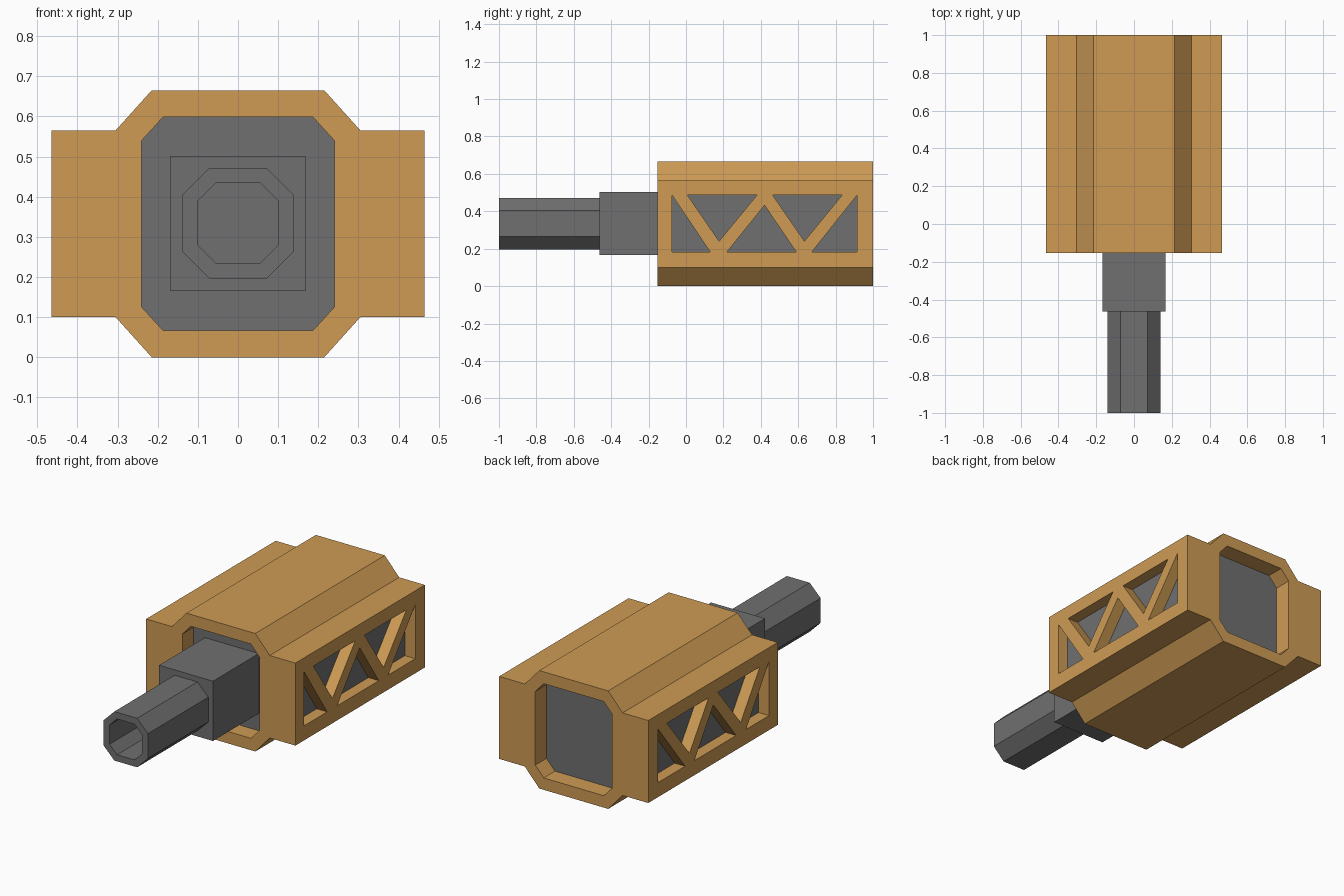
import bpy, bmesh
from mathutils import Vector

if "Cube" in bpy.data.objects:
    bpy.data.objects.remove(bpy.data.objects["Cube"])


def material(name, color):
    m = bpy.data.materials.new(name)
    m.diffuse_color = color
    m.use_nodes = True
    m.node_tree.nodes["Principled BSDF"].inputs["Base Color"].default_value = m.diffuse_color
    return m


ORANGE = material("orange_paint", (0.62, 0.33, 0.09, 1))
GREY = material("dark_metal", (0.16, 0.16, 0.16, 1))


def octagon(hx, z0, z1, cx, cz):
    """Chamfered rectangle in x/z, centred on x = 0."""
    return [(hx, z0 + cz), (hx, z1 - cz), (hx - cx, z1), (cx - hx, z1),
            (-hx, z1 - cz), (-hx, z0 + cz), (cx - hx, z0), (hx - cx, z0)]


def rect(hx, z0, z1):
    return [(-hx, z0), (hx, z0), (hx, z1), (-hx, z1)]


def prism(name, loops, a, b, mat, axis="y"):
    """Extrude closed loops (outer, then holes) from a to b along an axis."""
    place = {"y": lambda p, t: Vector((p[0], t, p[1])),
             "x": lambda p, t: Vector((t, p[0], p[1]))}[axis]
    bm = bmesh.new()
    edges = []
    for loop in loops:
        vs = [bm.verts.new(place(p, a)) for p in loop]
        edges += [bm.edges.new((v, vs[(i + 1) % len(vs)])) for i, v in enumerate(vs)]
    bmesh.ops.triangle_fill(bm, edges=edges, use_beauty=True)
    if len(loops) == 1:
        bmesh.ops.dissolve_limit(bm, angle_limit=0.01, verts=bm.verts[:], edges=bm.edges[:])
    ext = bmesh.ops.extrude_face_region(bm, geom=bm.faces[:], use_keep_orig=True)
    step = place((0, 0), b - a)
    bmesh.ops.translate(bm, vec=step, verts=[g for g in ext["geom"] if isinstance(g, bmesh.types.BMVert)])
    bmesh.ops.recalc_face_normals(bm, faces=bm.faces[:])
    me = bpy.data.meshes.new(name)
    bm.to_mesh(me)
    bm.free()
    me.materials.append(mat)
    ob = bpy.data.objects.new(name, me)
    bpy.context.collection.objects.link(ob)
    return ob


# Outer housing: half profile mirrored, with a chamfered opening along y
half = [(0.215, 0), (0.305, 0.10), (0.465, 0.10), (0.465, 0.565), (0.305, 0.565), (0.215, 0.665)]
outline = half + [(-x, z) for x, z in reversed(half)]
housing = prism("housing", [outline, octagon(0.24, 0.067, 0.598, 0.053, 0.058)], -0.153, 1.0, ORANGE)

# Truss windows: triangular pockets cut into both sides
LO, HI = 0.182, 0.487
pockets = [
    [(-0.075, HI), (-0.075, LO), (0.13, LO)],
    [(0.007, HI), (0.38, HI), (0.177, 0.24)],
    [(0.218, LO), (0.42, 0.432), (0.59, LO)],
    [(0.463, HI), (0.835, HI), (0.633, 0.24)],
    [(0.672, LO), (0.915, LO), (0.915, HI)],
]
bpy.context.view_layer.objects.active = housing
for side in (1, -1):
    for tri in pockets:
        cutter = prism("window_cutter", [tri], side * 0.39, side * 0.5, ORANGE, "x")
        cutter.hide_render = True
        mod = housing.modifiers.new("window", "BOOLEAN")
        mod.operation, mod.solver, mod.object = "DIFFERENCE", "EXACT", cutter
        bpy.ops.object.modifier_apply(modifier=mod.name)
        bpy.data.objects.remove(cutter)

    # Grey backing seen through the truss
    prism("window_backing", [[(-0.09, 0.17), (0.93, 0.17), (0.93, 0.50), (-0.09, 0.50)]],
          side * 0.30, side * 0.40, GREY, "x")

# Core filling the opening, recessed at both ends
prism("core", [octagon(0.242, 0.065, 0.60, 0.053, 0.058)], -0.055, 0.9, GREY)

# Neck block and hollow octagonal barrel
prism("neck", [rect(0.168, 0.165, 0.502)], -0.463, 0.0, GREY)
prism("barrel", [octagon(0.139, 0.196, 0.472, 0.068, 0.068),
                 octagon(0.101, 0.233, 0.435, 0.047, 0.047)], -1.0, -0.46, GREY)
